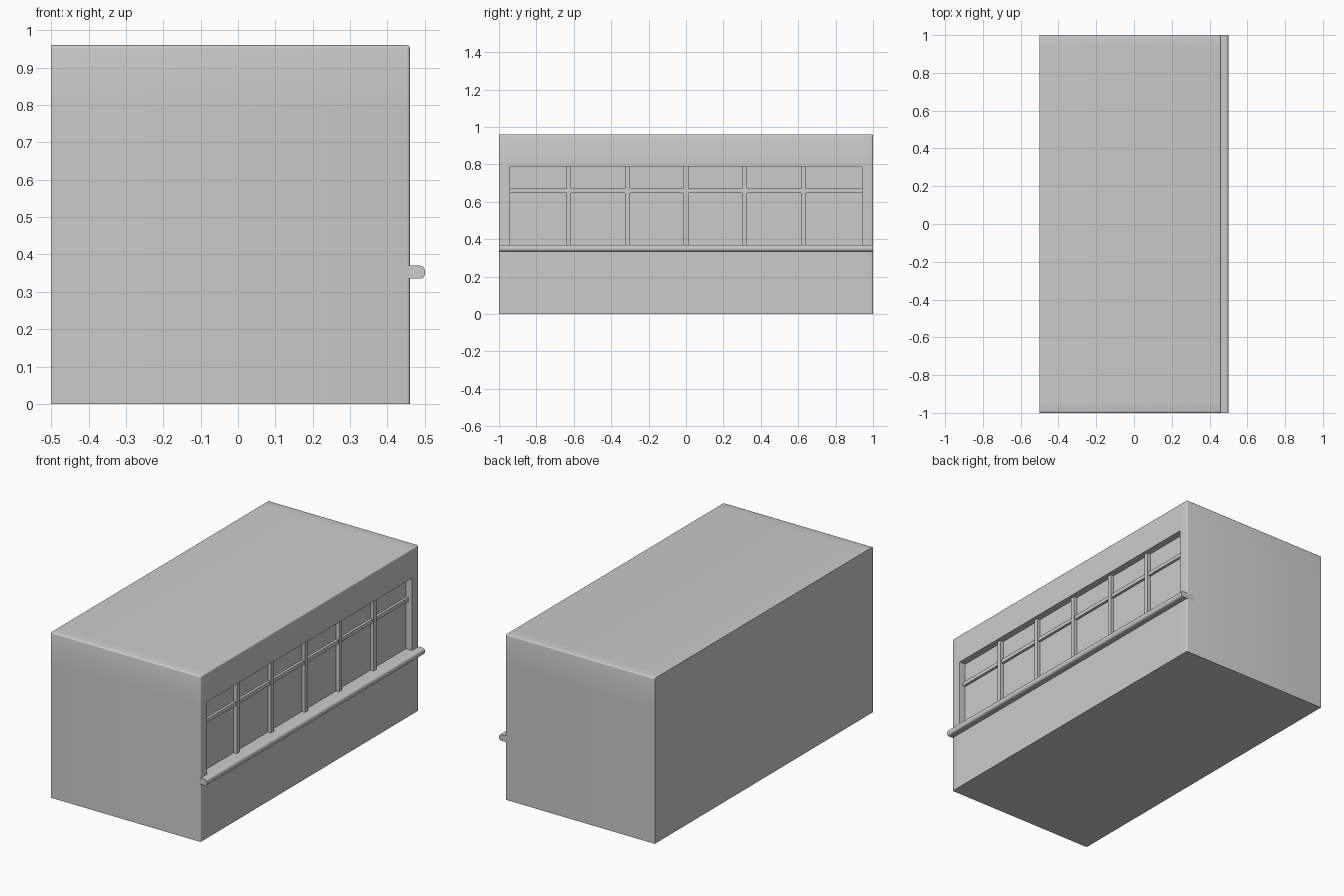
import bpy, bmesh
from mathutils import Vector

if "Cube" in bpy.data.objects:
    bpy.data.objects.remove(bpy.data.objects["Cube"], do_unlink=True)

LEFT, WALL, ROOF = -0.5, 0.46, 0.96      # shell limits
SILL, HEAD, JAMB = 0.37, 0.79, 0.94      # window opening
GLASS = 0.42                             # depth plane of the panes

grey = bpy.data.materials.new("plain_grey")
grey.use_nodes = True
colour = (0.6, 0.6, 0.6, 1)
grey.diffuse_color = colour
grey.node_tree.nodes["Principled BSDF"].inputs["Base Color"].default_value = colour


def add_box(bm, lo, hi):
    verts = bmesh.ops.create_cube(bm, size=1)["verts"]
    for v in verts:
        v.co = Vector([a + (b - a) * (c + 0.5) for a, b, c in zip(lo, hi, v.co)])
    return verts


def finish(bm, name):
    mesh = bpy.data.meshes.new(name)
    bmesh.ops.recalc_face_normals(bm, faces=bm.faces)
    bm.to_mesh(mesh)
    bm.free()
    obj = bpy.data.objects.new(name, mesh)
    bpy.context.collection.objects.link(obj)
    mesh.materials.append(grey)
    bpy.ops.object.select_all(action='DESELECT')
    obj.select_set(True)
    bpy.context.view_layer.objects.active = obj
    bpy.ops.object.shade_smooth_by_angle(angle=0.6)
    return obj


# Building shell, cut along the lines of the window opening
bm = bmesh.new()
add_box(bm, (LEFT, -1, 0), (WALL, 1, ROOF))
for axis, offset in (("Z", SILL), ("Z", HEAD), ("Y", -JAMB), ("Y", JAMB)):
    normal = Vector([float(axis == a) for a in "XYZ"])
    bmesh.ops.bisect_plane(bm, geom=bm.verts[:] + bm.edges[:] + bm.faces[:],
                           plane_co=normal * offset, plane_no=normal)

# Push the opening back into the wall
bm.faces.ensure_lookup_table()
opening = [f for f in bm.faces if f.normal.x > 0.9
           and abs(f.calc_center_median().y) < JAMB
           and SILL < f.calc_center_median().z < HEAD]
pane = bmesh.ops.extrude_discrete_faces(bm, faces=opening)["faces"][0]
bmesh.ops.translate(bm, verts=pane.verts, vec=(GLASS - WALL, 0, 0))


# Round the roof edges and the corners beside the windowed wall
def on_side(edge, axis, value):
    return all(abs(v.co[axis] - value) < 1e-4 for v in edge.verts)


rounded = []
for e in bm.edges:
    top, wall = on_side(e, 2, ROOF), on_side(e, 0, WALL)
    end = on_side(e, 1, 1) or on_side(e, 1, -1)
    if (top and wall) or (top and end) or (wall and end):
        rounded.append(e)
bmesh.ops.bevel(bm, geom=rounded, offset=0.008, segments=3, profile=0.5,
                affect='EDGES', clamp_overlap=True)
finish(bm, "building_shell")

# Window bars: five uprights and one cross rail
bm = bmesh.new()
for i in range(-2, 3):
    y = i * JAMB / 3
    add_box(bm, (GLASS - 0.01, y - 0.013, SILL - 0.01), (GLASS + 0.02, y + 0.013, HEAD))
add_box(bm, (GLASS - 0.01, -JAMB, 0.648), (GLASS + 0.015, JAMB, 0.67))
finish(bm, "window_bars")

# Long sill ledge with a rounded nose
bm = bmesh.new()
add_box(bm, (GLASS - 0.01, -1, 0.335), (0.5, 1, SILL))
nose = [e for e in bm.edges if on_side(e, 0, 0.5)
        and abs(e.verts[0].co.y - e.verts[1].co.y) > 1]
bmesh.ops.bevel(bm, geom=nose, offset=0.013, segments=4, profile=0.5, affect='EDGES')
finish(bm, "sill_ledge")
